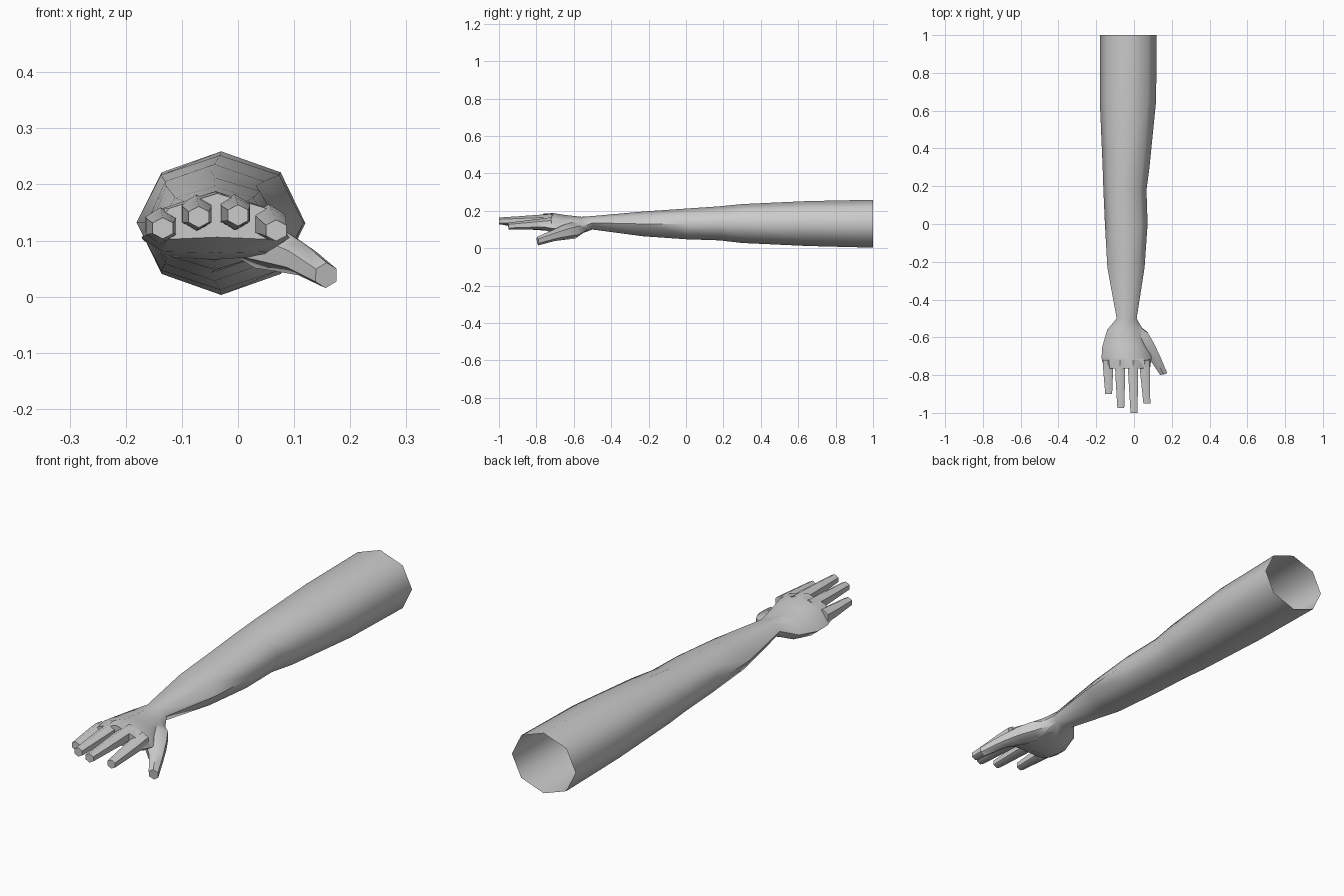
import bpy, bmesh
from math import sin, cos, pi
from mathutils import Vector

if "Cube" in bpy.data.objects:
    bpy.data.objects.remove(bpy.data.objects["Cube"])


def loft(name, rings):
    # Skin a closed tube over equal-sized rings of points
    bm = bmesh.new()
    vs = [[bm.verts.new(p) for p in r] for r in rings]
    n = len(vs[0])
    for a, b in zip(vs, vs[1:]):
        for i in range(n):
            j = (i + 1) % n
            bm.faces.new((a[i], a[j], b[j], b[i]))
    bm.faces.new(vs[0])
    bm.faces.new(vs[-1])
    bmesh.ops.recalc_face_normals(bm, faces=bm.faces)
    me = bpy.data.meshes.new(name)
    bm.to_mesh(me)
    bm.free()
    ob = bpy.data.objects.new(name, me)
    bpy.context.collection.objects.link(ob)
    return ob


def section(y, x0, x1, z0, z1, droop=0):
    # Octagonal cross-section; droop lowers the sides to arch the palm
    cx, cz, rx, rz = (x0 + x1) / 2, (z0 + z1) / 2, (x1 - x0) / 2, (z1 - z0) / 2
    pts = []
    for i in range(8):
        c, s = cos(i * pi / 4), sin(i * pi / 4)
        pts.append((cx + rx * c, y, cz + rz * s - droop * c * c))
    return pts


def digit(name, path, sides=6):
    # Tapered finger along a path of (x, y, z, half width, half height)
    pts = [Vector(p[:3]) for p in path]
    rings = []
    for k, p in enumerate(path):
        d = (pts[min(k + 1, len(pts) - 1)] - pts[max(k - 1, 0)]).normalized()
        if k == len(path) - 1:
            d = (d + Vector((0, -1, 0))).normalized()
        side = d.cross(Vector((0, 0, 1))).normalized()
        up = side.cross(d)
        rings.append([pts[k] + side * p[3] * sin(2 * pi * i / sides)
                      + up * p[4] * cos(2 * pi * i / sides) for i in range(sides)])
    return loft(name, rings)


# Upper arm, elbow, forearm, wrist and palm
arm = loft("arm", [section(*s) for s in (
    (1.0, -0.18, 0.12, 0.003, 0.259),
    (0.65, -0.181, 0.117, 0.012, 0.252),
    (0.30, -0.166, 0.082, 0.028, 0.236),
    (0.18, -0.162, 0.066, 0.042, 0.224),
    (0.0, -0.154, 0.072, 0.048, 0.212),
    (-0.23, -0.141, 0.056, 0.064, 0.196),
    (-0.50, -0.092, 0.014, 0.100, 0.172),
    (-0.56, -0.142, 0.048, 0.078, 0.168, 0.012),
    (-0.65, -0.168, 0.078, 0.066, 0.178, 0.022),
    (-0.71, -0.172, 0.092, 0.078, 0.188, 0.028),
    (-0.765, -0.158, 0.085, 0.106, 0.184, 0.030),
)])

# Four fingers: knuckle x, tip x, tip y, knuckle z, tip z
fingers = {
    "little_finger": (-0.138, -0.134, -0.90, 0.126, 0.122),
    "ring_finger": (-0.074, -0.070, -0.975, 0.149, 0.142),
    "middle_finger": (-0.006, 0.0, -1.0, 0.150, 0.145),
    "index_finger": (0.055, 0.068, -0.95, 0.132, 0.118),
}
digits = []
for name, (xa, xb, yt, za, zb) in fingers.items():
    def at(t, w, h):
        return (xa + (xb - xa) * t, -0.72 + (yt + 0.72) * t, za + (zb - za) * t, w, h)
    digits.append(digit(name, [at(0, 0.031, 0.033), at(0.3, 0.030, 0.029),
                               at(0.62, 0.026, 0.024), at(1, 0.021, 0.019)]))

# Thumb with its fleshy base
digits.append(digit("thumb", [
    (-0.01, -0.54, 0.115, 0.028, 0.024), (0.035, -0.60, 0.095, 0.052, 0.045),
    (0.068, -0.65, 0.085, 0.048, 0.040), (0.112, -0.71, 0.067, 0.032, 0.030),
    (0.157, -0.793, 0.038, 0.022, 0.023)]))

# Weld the digits into one skin
bpy.context.view_layer.objects.active = arm
arm.select_set(True)
for d in digits:
    m = arm.modifiers.new("weld", 'BOOLEAN')
    m.operation, m.solver, m.object = 'UNION', 'EXACT', d
    bpy.ops.object.modifier_apply(modifier=m.name)
    bpy.data.objects.remove(d)

# Open the shoulder end
bm = bmesh.new()
bm.from_mesh(arm.data)
cap = [f for f in bm.faces if all(v.co.y > 0.999 for v in f.verts)]
bmesh.ops.delete(bm, geom=cap, context='FACES_ONLY')
bm.to_mesh(arm.data)
bm.free()
bpy.ops.object.shade_smooth_by_angle(angle=1.0)
